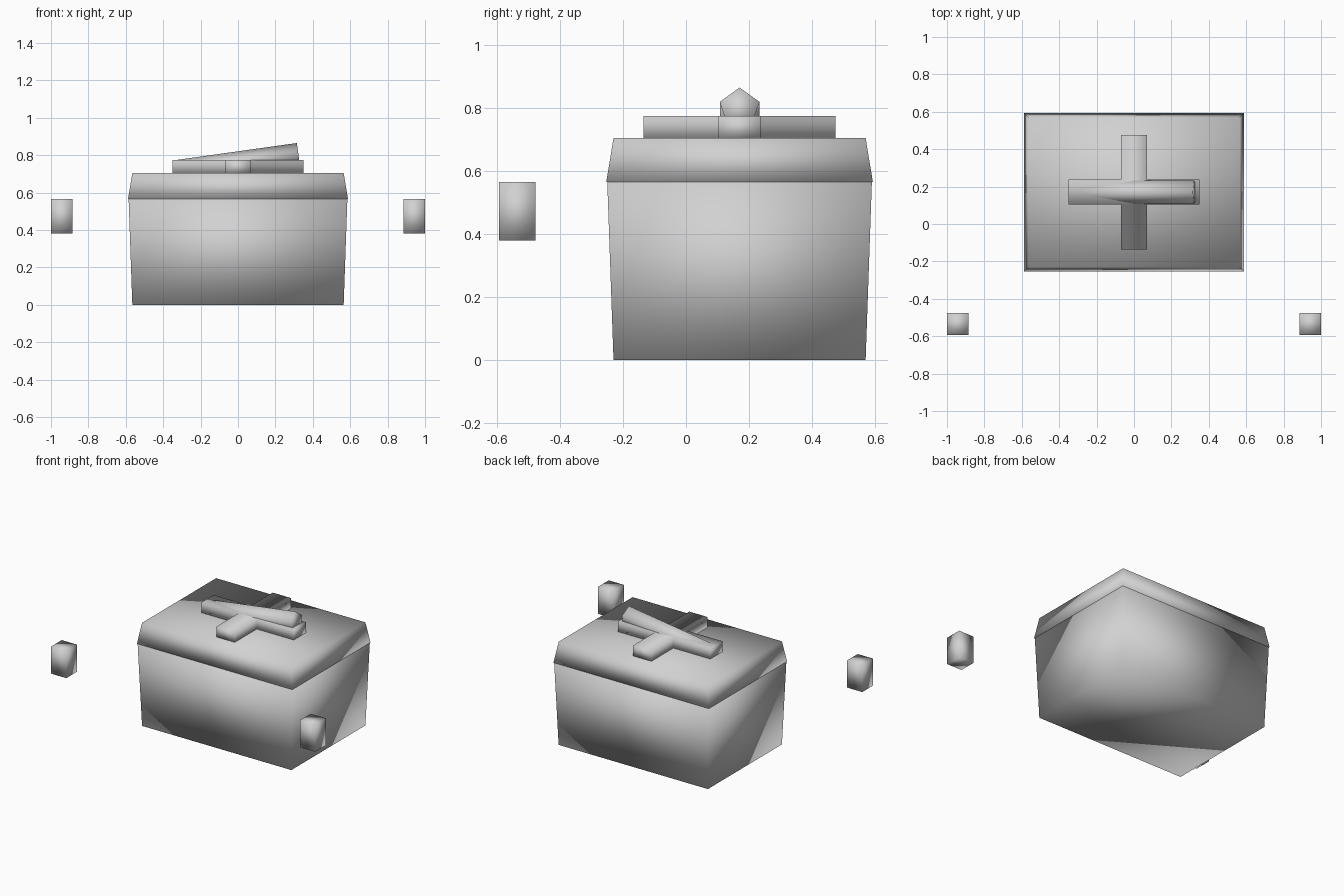
import bpy
from math import sin, cos, pi, radians
from mathutils import Vector, Matrix

cube = bpy.data.objects.get("Cube")
if cube:
    bpy.data.objects.remove(cube, do_unlink=True)

grey = bpy.data.materials.new("plain grey")
grey.use_nodes = True
grey.diffuse_color = (0.64, 0.64, 0.64, 1)
grey.node_tree.nodes["Principled BSDF"].inputs["Base Color"].default_value = grey.diffuse_color


def loft(name, lower, upper):
    """Closed, softly shaded solid between two matching loops of points."""
    n = len(lower)
    faces = [tuple(reversed(range(n))), tuple(range(n, 2 * n))]
    faces += [(i, (i + 1) % n, n + (i + 1) % n, n + i) for i in range(n)]
    mesh = bpy.data.meshes.new(name)
    mesh.from_pydata(list(lower) + list(upper), [], faces)
    mesh.materials.append(grey)
    mesh.shade_smooth()
    obj = bpy.data.objects.new(name, mesh)
    bpy.context.collection.objects.link(obj)
    return obj


def rect(cx, cy, hx, hy, z):
    return [(cx + sx * hx, cy + sy * hy, z)
            for sx, sy in ((-1, -1), (1, -1), (1, 1), (-1, 1))]


CY = 0.17  # centre line of the chest

# Chest: flared body and bevelled lid
loft("chest_body", rect(0, CY, 0.565, 0.4, 0), rect(0, CY, 0.585, 0.42, 0.57))
loft("chest_lid", rect(0, CY, 0.588, 0.423, 0.565), rect(0, CY, 0.565, 0.4, 0.705))


# Cross plate on the lid, one plus-shaped outline
def plus(z):
    w, v, lx, ly = 0.07, 0.067, 0.35, 0.305
    outline = [(w, -ly), (w, -v), (lx, -v), (lx, v), (w, v), (w, ly)]
    outline += [(-x, -y) for x, y in outline]
    return [(x, y + CY, z) for x, y in outline]


loft("lid_cross", plus(0.7), plus(0.775))

# Five-sided handle, lying along x and tilted up towards the left side
place = Matrix.Translation((0, CY, 0.754)) @ Matrix.Rotation(radians(-8), 4, 'Y')


def pentagon(x):
    ring = [pi / 2 + 2 * pi * i / 5 for i in range(5)]
    return [place @ Vector((x, 0.066 * cos(a), 0.066 * sin(a))) for a in ring]


loft("lid_handle", pentagon(-0.327), pentagon(0.327))

# Floating hand blocks in front, one each side
for side, name in ((1, "left_hand"), (-1, "right_hand")):
    loft(name, rect(side * 0.942, -0.535, 0.058, 0.058, 0.38),
         rect(side * 0.942, -0.535, 0.058, 0.058, 0.565))
